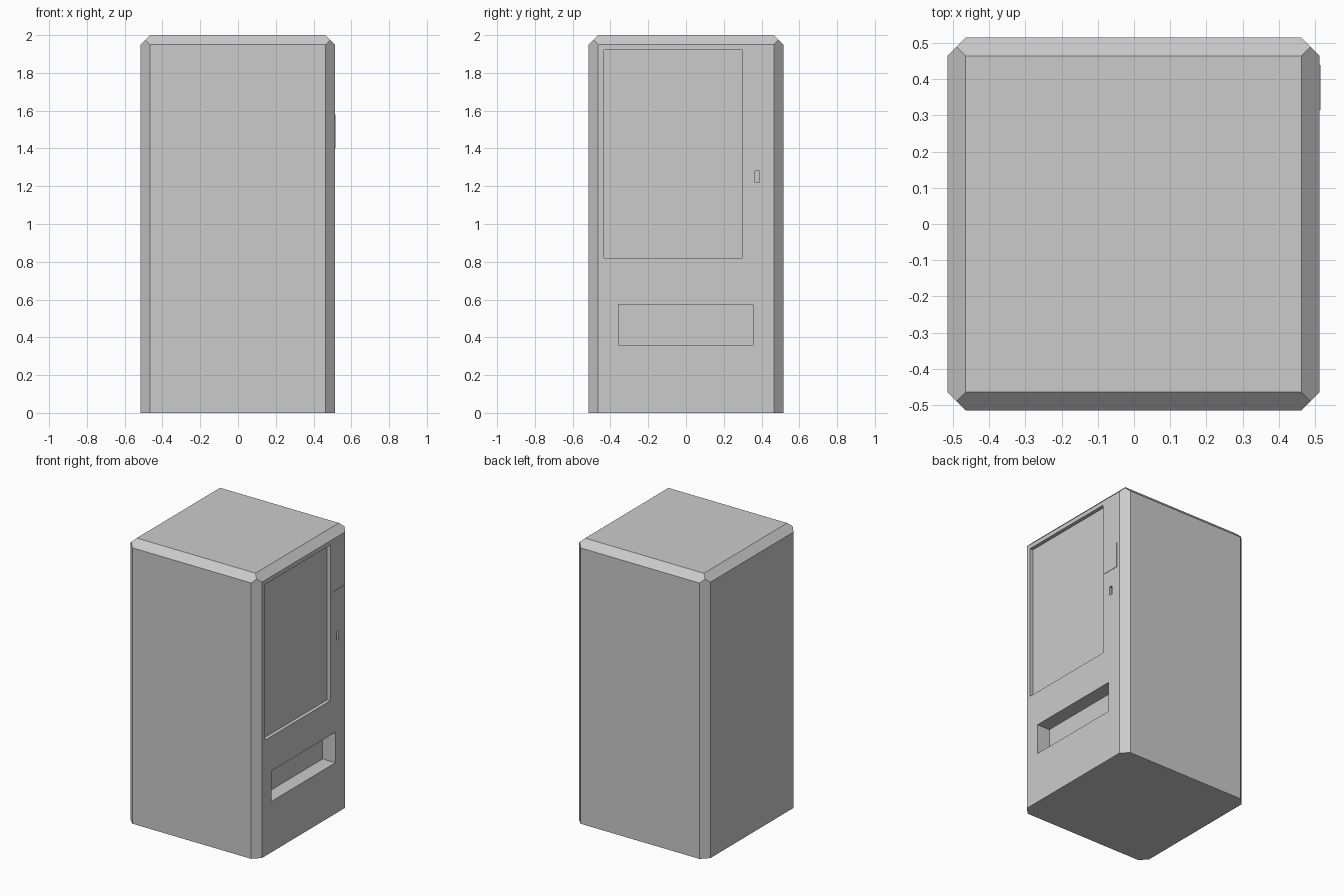
import bpy, bmesh
from mathutils import Vector

if "Cube" in bpy.data.objects:
    bpy.data.objects.remove(bpy.data.objects["Cube"])

HALF, TOP, CH = 0.515, 2.0, 0.05
FACE_X = 0.513          # plane of the serving side
CX = (FACE_X - 0.516) / 2


def box(name, x, y, z):
    """Axis-aligned box from (min, max) ranges."""
    bm = bmesh.new()
    bmesh.ops.create_cube(bm, size=1)
    for v in bm.verts:
        v.co = Vector([r[0] if c < 0 else r[1] for c, r in zip(v.co, (x, y, z))])
    mesh = bpy.data.meshes.new(name)
    bm.to_mesh(mesh)
    bm.free()
    obj = bpy.data.objects.new(name, mesh)
    bpy.context.collection.objects.link(obj)
    return obj


def chamfer(obj, point, normal):
    """Slice off everything beyond a plane and cap the cut."""
    bm = bmesh.new()
    bm.from_mesh(obj.data)
    geom = bm.verts[:] + bm.edges[:] + bm.faces[:]
    cut = bmesh.ops.bisect_plane(bm, geom=geom, plane_co=point, plane_no=normal,
                                 clear_outer=True)["geom_cut"]
    bmesh.ops.contextual_create(bm, geom=[e for e in cut if isinstance(e, bmesh.types.BMEdge)])
    bmesh.ops.recalc_face_normals(bm, faces=bm.faces[:])
    bm.to_mesh(obj.data)
    bm.free()


def recess(obj, name, y, z, depth):
    """Cut a rectangular pocket into the serving side."""
    cutter = box(name, (FACE_X - depth, FACE_X + 0.1), y, z)
    cutter.hide_render = True
    mod = obj.modifiers.new(name, 'BOOLEAN')
    mod.operation, mod.solver, mod.object = 'DIFFERENCE', 'EXACT', cutter
    bpy.context.view_layer.objects.active = obj
    bpy.ops.object.modifier_apply(modifier=mod.name)
    bpy.data.objects.remove(cutter)


# Cabinet with chamfered vertical and top edges, flat base
cabinet = box("cabinet", (-0.516, FACE_X), (-HALF, HALF), (0, TOP))
for s in (-1, 1):
    x_side = CX + s * (FACE_X - CX)
    for t in (-1, 1):
        chamfer(cabinet, (x_side, t * (HALF - CH), 1), (s, t, 0))
    chamfer(cabinet, (x_side, 0, TOP - CH), (s, 0, 1))
    chamfer(cabinet, (0, s * HALF, TOP - CH), (0, s, 1))

# Display window, dispensing tray and coin slot pockets
recess(cabinet, "display_window", (-0.433, 0.298), (0.82, 1.92), 0.025)
recess(cabinet, "dispensing_tray", (-0.358, 0.356), (0.36, 0.575), 0.10)
recess(cabinet, "coin_slot", (0.366, 0.389), (1.22, 1.28), 0.015)

# Thin raised keypad plate
box("keypad_plate", (FACE_X - 0.01, FACE_X + 0.003), (0.315, 0.44), (1.40, 1.58))
